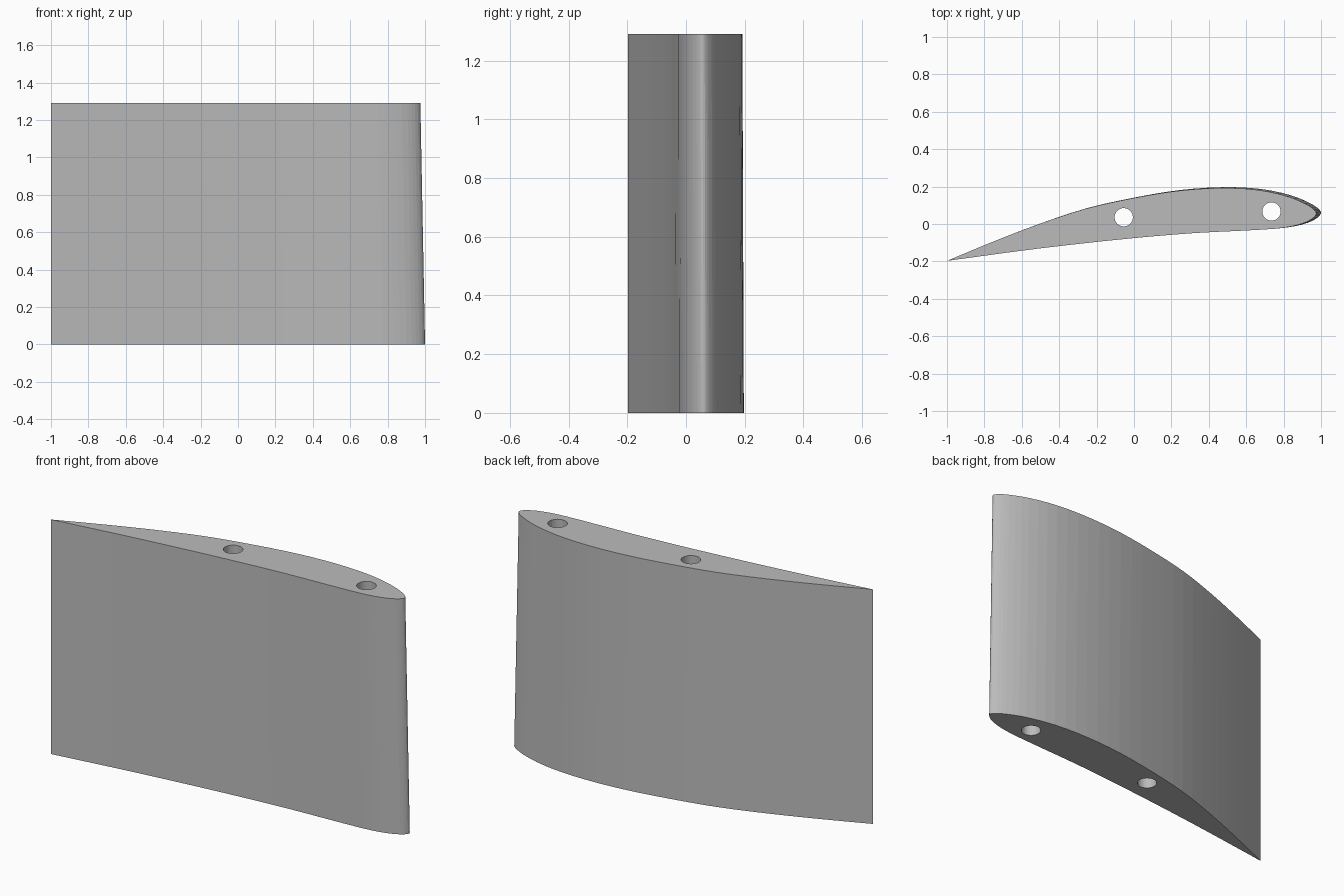
import bpy, bmesh, math
from mathutils import Vector

cube = bpy.data.objects.get("Cube")
if cube:
    bpy.data.objects.remove(cube, do_unlink=True)

HEIGHT = 1.29
TAPER = 0.9875          # tip chord relative to root chord
TRAILING = Vector((-1, -0.197))

# Section from the trailing edge, over the back, round the nose and home
OUTLINE = [(-1, -0.197), (-0.75, -0.093), (-0.5, 0.003), (-0.25, 0.085),
           (0, 0.141), (0.25, 0.182), (0.48, 0.197), (0.68, 0.187), (0.84, 0.153),
           (0.94, 0.112), (0.988, 0.08), (1, 0.06), (0.985, 0.037), (0.93, 0.007),
           (0.83, -0.017), (0.65, -0.031), (0.35, -0.046), (0, -0.075),
           (-0.5, -0.13), (-1, -0.197)]
HOLES = {"rear_spar_hole": (-0.055, 0.036), "front_spar_hole": (0.735, 0.067)}
HOLE_RADIUS = 0.049

metal = bpy.data.materials.new("light_grey")
metal.use_nodes = True
GREY = (0.5, 0.5, 0.5, 1)
metal.diffuse_color = GREY
metal.node_tree.nodes["Principled BSDF"].inputs["Base Color"].default_value = GREY


def smooth_path(points, steps):
    """Catmull-Rom curve through the points, without the repeated end."""
    p = [Vector(q) for q in points]
    p = [2 * p[0] - p[1]] + p + [2 * p[-1] - p[-2]]
    path = []
    for a, b, c, d in zip(p, p[1:], p[2:], p[3:]):
        # Centripetal spacing keeps the curve even between uneven points
        t1 = (b - a).length ** 0.5
        t2 = t1 + (c - b).length ** 0.5
        t3 = t2 + (d - c).length ** 0.5
        for i in range(steps):
            t = t1 + (t2 - t1) * i / steps
            ab = a.lerp(b, t / t1)
            bc = b.lerp(c, (t - t1) / (t2 - t1))
            cd = c.lerp(d, (t - t2) / (t3 - t2))
            abc = ab.lerp(bc, t / t2)
            bcd = bc.lerp(cd, (t - t1) / (t3 - t1))
            path.append(abc.lerp(bcd, (t - t1) / (t2 - t1)))
    return path


# Wing section: loft the outline from root to the slightly smaller tip
section = smooth_path(OUTLINE, 3)
bm = bmesh.new()
root = [bm.verts.new((p.x, p.y, 0)) for p in section]
tip = []
for p in section:
    q = TRAILING + (p - TRAILING) * TAPER
    tip.append(bm.verts.new((q.x, q.y, HEIGHT)))
bm.faces.new(root)
bm.faces.new(tip)
for i in range(len(root)):
    j = (i + 1) % len(root)
    bm.faces.new((root[i], root[j], tip[j], tip[i]))
bmesh.ops.recalc_face_normals(bm, faces=bm.faces)
mesh = bpy.data.meshes.new("wing_section")
bm.to_mesh(mesh)
bm.free()
mesh.materials.append(metal)
wing = bpy.data.objects.new("wing_section", mesh)
bpy.context.collection.objects.link(wing)

# Spar holes: drilled straight through
for name, (x, y) in HOLES.items():
    bpy.ops.mesh.primitive_cylinder_add(vertices=32, radius=HOLE_RADIUS,
                                        depth=HEIGHT * 1.2, location=(x, y, HEIGHT / 2))
    cutter = bpy.context.object
    cutter.name = name + "_cutter"
    cutter.hide_render = True
    cutter.data.materials.append(metal)
    drill = wing.modifiers.new(name, "BOOLEAN")
    drill.operation = "DIFFERENCE"
    drill.solver = "EXACT"
    drill.object = cutter
    bpy.context.view_layer.objects.active = wing
    bpy.ops.object.modifier_apply(modifier=name)
    bpy.data.objects.remove(cutter, do_unlink=True)
